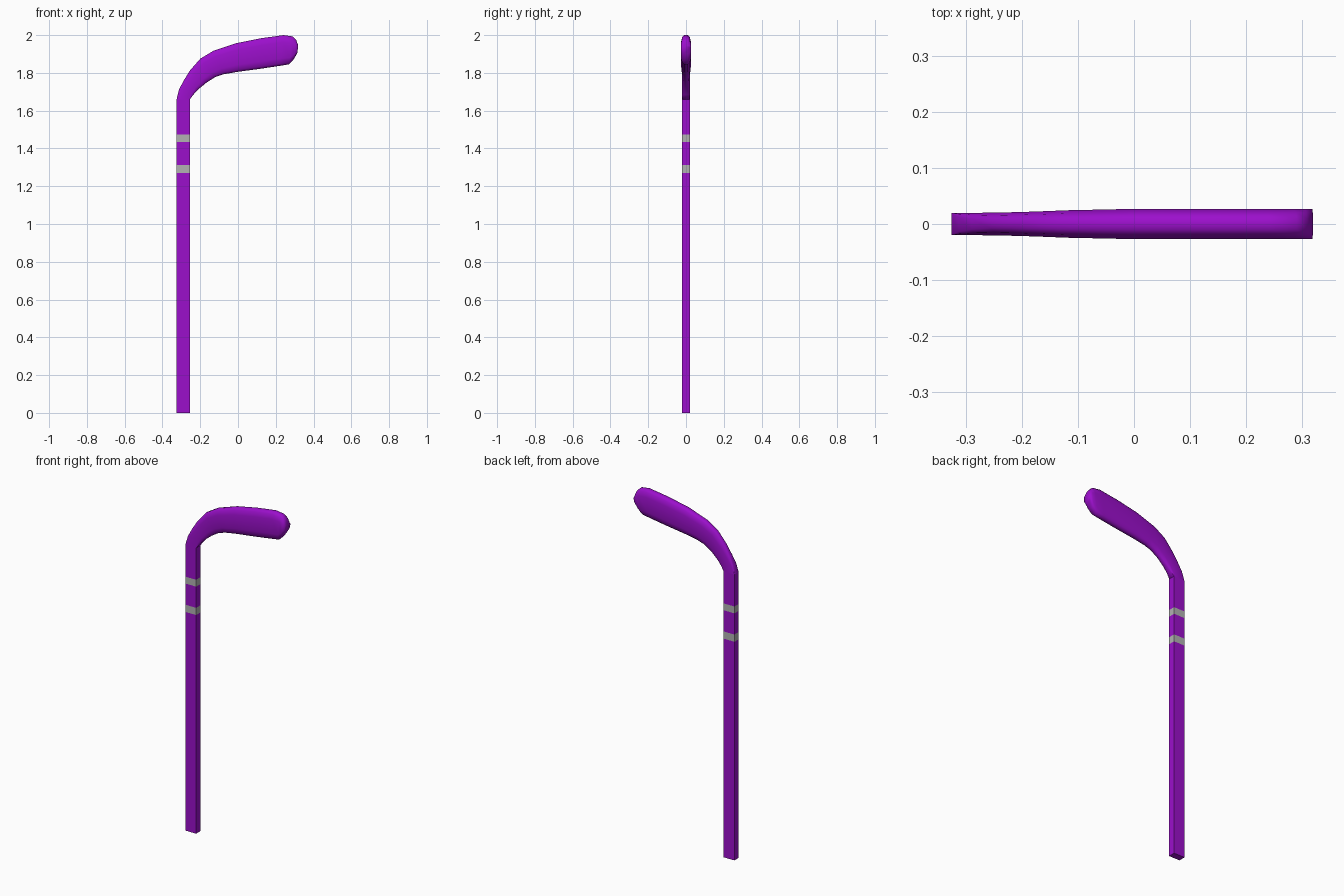
import bpy, bmesh

if "Cube" in bpy.data.objects:
    bpy.data.objects.remove(bpy.data.objects["Cube"])


def material(name, color):
    m = bpy.data.materials.new(name)
    m.diffuse_color = color
    m.use_nodes = True
    m.node_tree.nodes["Principled BSDF"].inputs["Base Color"].default_value = m.diffuse_color
    return m


purple = material("purple", (0.33, 0.005, 0.60, 1))
grey = material("grey", (0.45, 0.45, 0.45, 1))


def loft(name, rings, mat, smooth=False):
    # skin a row of rings and cap both ends
    bm = bmesh.new()
    vs = [[bm.verts.new(p) for p in r] for r in rings]
    n = len(rings[0])
    for a, b in zip(vs, vs[1:]):
        for i in range(n):
            j = (i + 1) % n
            bm.faces.new((a[i], a[j], b[j], b[i]))
    bm.faces.new(vs[0])
    bm.faces.new(vs[-1])
    bmesh.ops.recalc_face_normals(bm, faces=bm.faces[:])
    me = bpy.data.meshes.new(name)
    bm.to_mesh(me)
    bm.free()
    me.materials.append(mat)
    ob = bpy.data.objects.new(name, me)
    bpy.context.collection.objects.link(ob)
    if smooth:
        for p in me.polygons:
            p.use_smooth = True
        bpy.ops.object.select_all(action='DESELECT')
        bpy.context.view_layer.objects.active = ob
        ob.select_set(True)
        bpy.ops.object.shade_smooth_by_angle(angle=1.05)
    return ob


# Shaft with two flush grey bands
X0, X1, T = -0.325, -0.255, 0.02
levels = [0, 1.27, 1.312, 1.435, 1.475, 1.66]
for k, (lo, hi) in enumerate(zip(levels, levels[1:])):
    rings = [[(X0, -T, z), (X1, -T, z), (X1, T, z), (X0, T, z)] for z in (lo, hi)]
    band = k % 2 == 1
    loft("grip_band" if band else "shaft", rings, grey if band else purple)


# Blade: outer edge, inner edge, half thickness, corner rounding
def section(xo, zo, xi, zi, t, c):
    def pt(f, y):
        return (xi + (xo - xi) * f, y * t, zi + (zo - zi) * f)
    half = [(0, 1 - 0.65 * c), (0.07 * c, 1 - 0.25 * c), (0.22 * c + 0.02, 1)]
    side = half + [(1 - f, y) for f, y in reversed(half)]
    return [pt(f, y) for f, y in side] + [pt(f, -y) for f, y in reversed(side)]


stations = [
    (-0.325, 1.66, -0.255, 1.66, 0.020, 0.1),
    (-0.313, 1.71, -0.236, 1.685, 0.020, 0.5),
    (-0.29, 1.755, -0.21, 1.713, 0.020, 0.8),
    (-0.255, 1.812, -0.165, 1.750, 0.0205, 1),
    (-0.20, 1.875, -0.12, 1.778, 0.022, 1),
    (-0.13, 1.917, -0.075, 1.793, 0.0245, 1),
    (-0.01, 1.957, 0.0, 1.806, 0.0268, 1),
    (0.12, 1.983, 0.12, 1.822, 0.027, 1),
    (0.24, 2.00, 0.22, 1.837, 0.027, 1),
    (0.29, 1.993, 0.27, 1.845, 0.027, 1),
    (0.308, 1.975, 0.295, 1.872, 0.027, 1),
    (0.319, 1.945, 0.314, 1.905, 0.027, 1),
]
loft("blade", [section(*s) for s in stations], purple, smooth=True)
